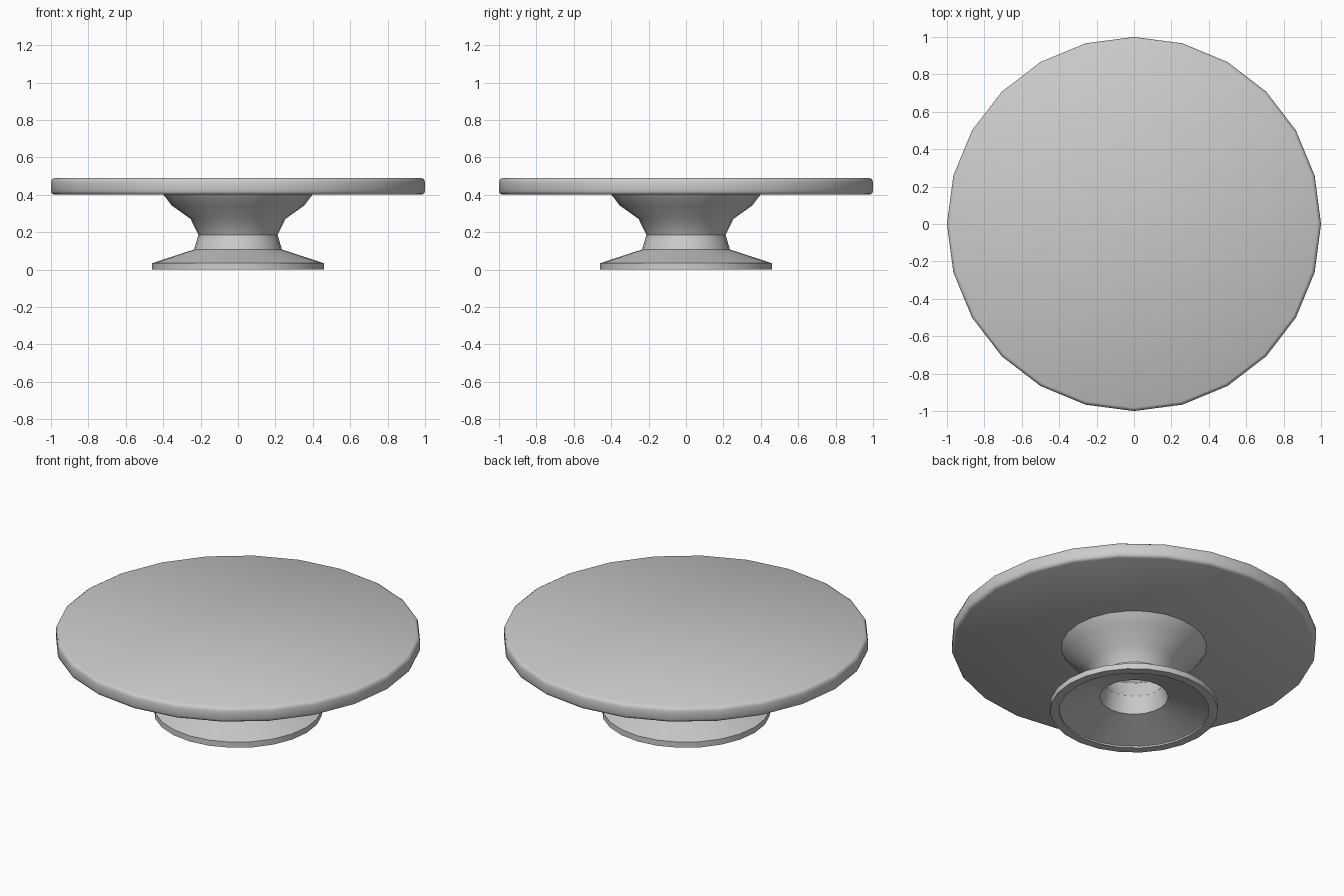
import bpy, bmesh, math

if "Cube" in bpy.data.objects:
    bpy.data.objects.remove(bpy.data.objects["Cube"])

SIDES = 24

def lathe(name, profile, closed, angle):
    """Spin an (r, z) profile around z; cap the ends unless the profile is a loop."""
    bm = bmesh.new()
    rings = []
    for r, z in profile:
        rings.append([bm.verts.new((r * math.cos(2 * math.pi * i / SIDES),
                                    r * math.sin(2 * math.pi * i / SIDES), z))
                      for i in range(SIDES)])
    pairs = list(zip(rings, rings[1:]))
    if closed:
        pairs.append((rings[-1], rings[0]))
    else:
        bm.faces.new(rings[0])
        bm.faces.new(rings[-1])
    for a, b in pairs:
        for i in range(SIDES):
            j = (i + 1) % SIDES
            bm.faces.new((a[i], a[j], b[j], b[i]))
    bmesh.ops.recalc_face_normals(bm, faces=bm.faces)
    mesh = bpy.data.meshes.new(name)
    bm.to_mesh(mesh)
    bm.free()
    obj = bpy.data.objects.new(name, mesh)
    bpy.context.collection.objects.link(obj)
    bpy.ops.object.select_all(action='DESELECT')
    obj.select_set(True)
    bpy.context.view_layer.objects.active = obj
    bpy.ops.object.shade_smooth_by_angle(angle=math.radians(angle))
    return obj

# Round plate with softened rim
lathe("plate", [(0.982, 0.40), (0.995, 0.407), (1.0, 0.42),
                (1.0, 0.467), (0.995, 0.482), (0.982, 0.49)], False, 60)

# Hollow pedestal: outer wall going up, inner wall coming back down
outer = [(0.46, 0.0), (0.46, 0.034), (0.235, 0.107), (0.212, 0.185),
         (0.253, 0.27), (0.355, 0.343), (0.40, 0.402)]
inner = [(0.35, 0.402), (0.325, 0.375), (0.21, 0.295), (0.165, 0.185),
         (0.187, 0.085), (0.41, 0.01), (0.41, 0.0)]
lathe("pedestal", outer + inner, True, 30)
